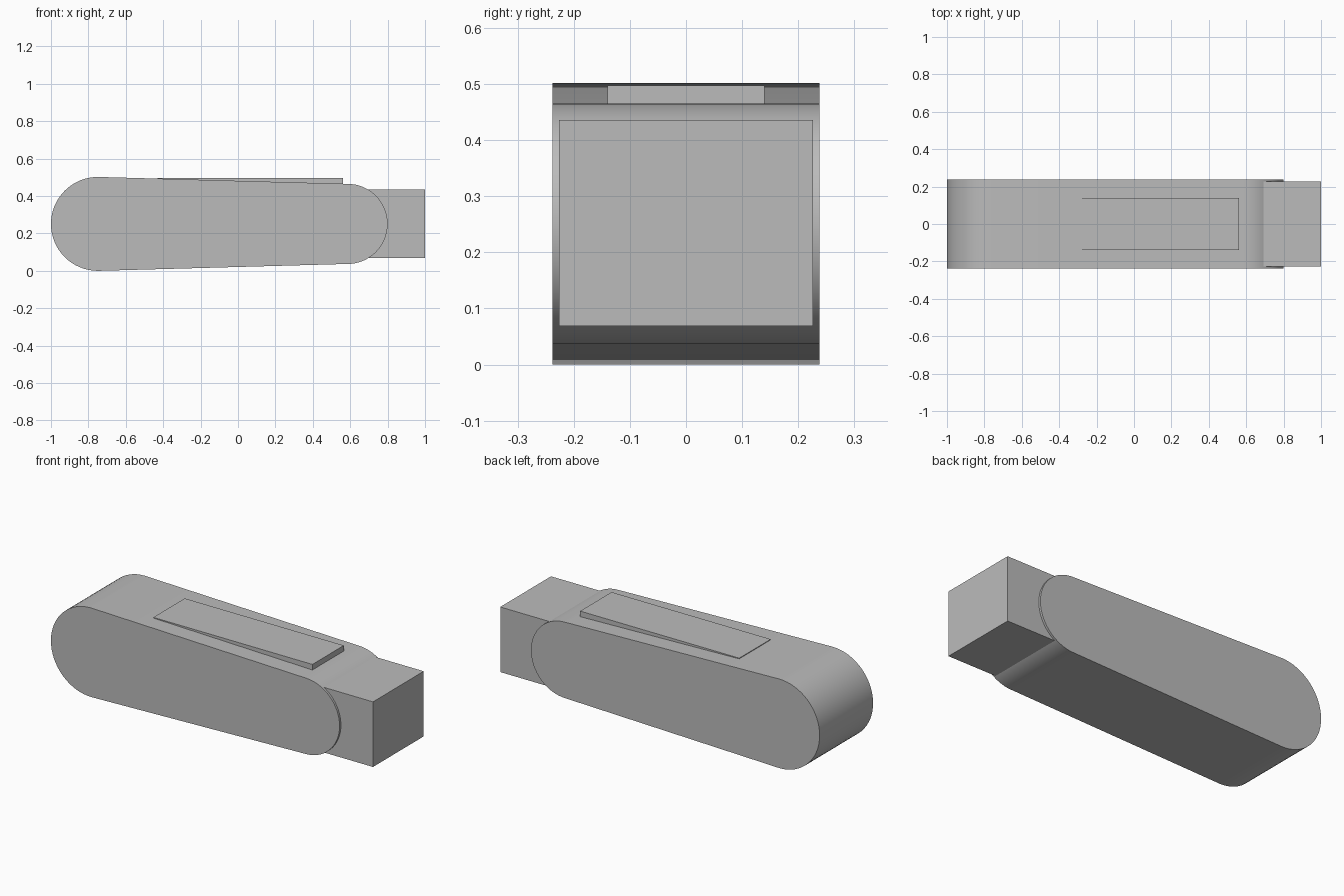
import bpy, bmesh, math

if "Cube" in bpy.data.objects:
    bpy.data.objects.remove(bpy.data.objects["Cube"], do_unlink=True)

# Single flat grey
grey = bpy.data.materials.new("plain_grey")
grey.use_nodes = True
colour = (0.5, 0.5, 0.5, 1)
grey.diffuse_color = colour
grey.node_tree.nodes["Principled BSDF"].inputs["Base Color"].default_value = colour


def finish(name, bm):
    bmesh.ops.recalc_face_normals(bm, faces=bm.faces)
    mesh = bpy.data.meshes.new(name)
    bm.to_mesh(mesh)
    bm.free()
    mesh.materials.append(grey)
    obj = bpy.data.objects.new(name, mesh)
    bpy.context.collection.objects.link(obj)
    return obj


def block(name, x0, x1, half_width, z0, z1):
    bm = bmesh.new()
    bmesh.ops.create_cube(bm, size=1)
    bmesh.ops.scale(bm, vec=(x1 - x0, 2 * half_width, z1 - z0), verts=bm.verts)
    bmesh.ops.translate(bm, vec=((x0 + x1) / 2, 0, (z0 + z1) / 2), verts=bm.verts)
    return finish(name, bm)


def arc(cx, cz, radius, start, steps=32):
    angles = [start + math.pi * i / steps for i in range(steps + 1)]
    return [(cx + radius * math.cos(a), cz + radius * math.sin(a)) for a in angles]


# Tapered body with a rounded end on each side
half = 0.238
outline = arc(0.586, 0.251, 0.214, -math.pi / 2) + arc(-0.749, 0.251, 0.251, math.pi / 2)
bm = bmesh.new()
side = bm.faces.new([bm.verts.new((x, -half, z)) for x, z in outline])
extruded = bmesh.ops.extrude_face_region(bm, geom=[side], use_keep_orig=True)
moved = [g for g in extruded["geom"] if isinstance(g, bmesh.types.BMVert)]
bmesh.ops.translate(bm, vec=(0, 2 * half, 0), verts=moved)
body = finish("body", bm)
bpy.context.view_layer.objects.active = body
body.select_set(True)
bpy.ops.object.shade_smooth_by_angle(angle=math.radians(30))

# Square plug at the narrow end and the raised slider on top
block("plug", 0.55, 1.0, 0.226, 0.069, 0.436)
block("slider", -0.43, 0.562, 0.14, 0.44, 0.497)
